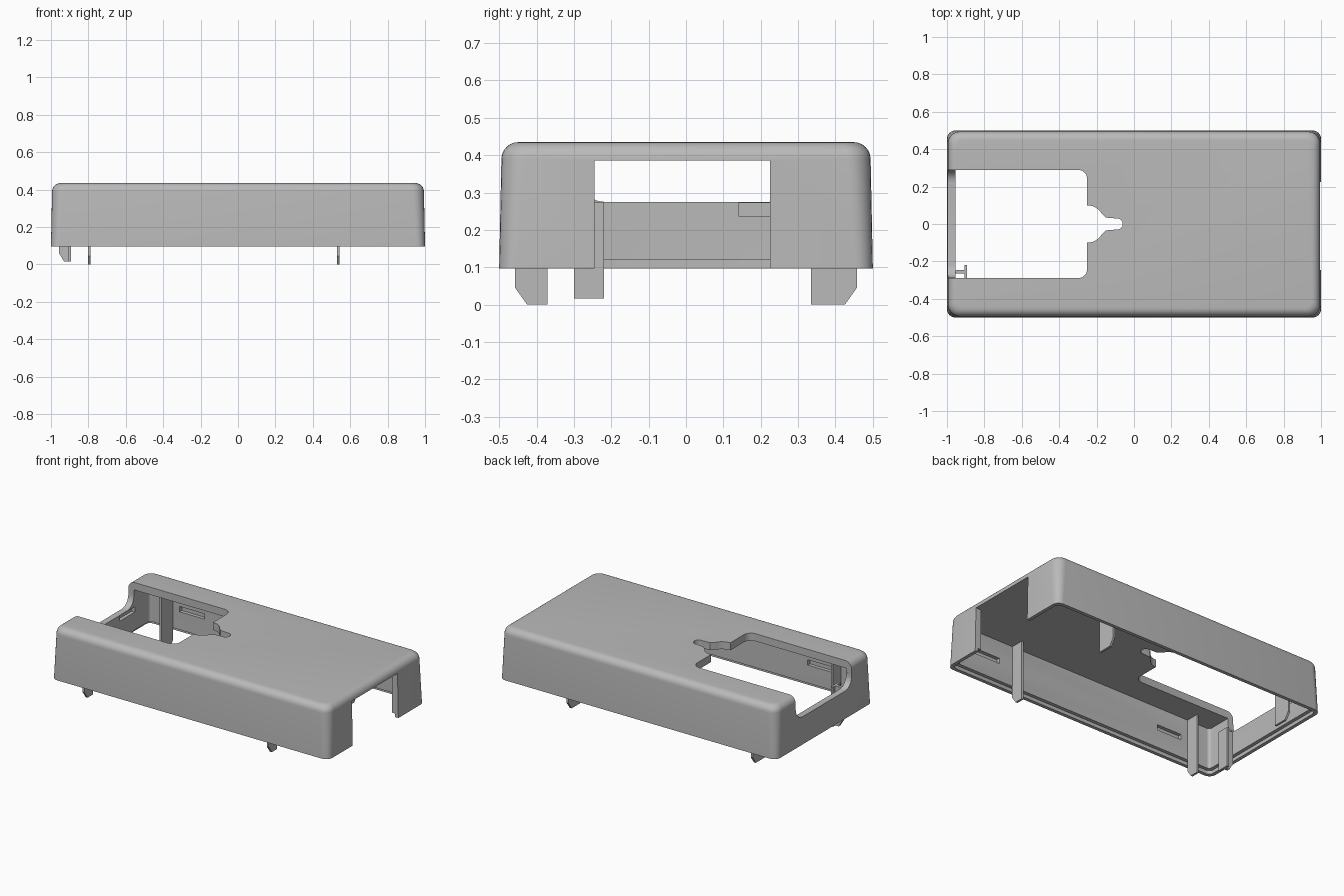
import bpy, bmesh, math
from mathutils import Vector

cube = bpy.data.objects.get("Cube")
if cube:
    bpy.data.objects.remove(cube, do_unlink=True)

grey = bpy.data.materials.new("plastic_grey")
grey.use_nodes = True
tone = (0.49, 0.49, 0.49, 1)
grey.diffuse_color = tone
grey.node_tree.nodes["Principled BSDF"].inputs["Base Color"].default_value = tone

BOTTOM, TOP, CEILING = 0.097, 0.435, 0.386
WALL = 0.045


def add_object(name, bm):
    bmesh.ops.recalc_face_normals(bm, faces=bm.faces)
    mesh = bpy.data.meshes.new(name)
    bm.to_mesh(mesh)
    bm.free()
    mesh.materials.append(grey)
    obj = bpy.data.objects.new(name, mesh)
    bpy.context.collection.objects.link(obj)
    return obj


def arc(cx, cy, r, start, end, steps=6):
    angles = [math.radians(start + (end - start) * i / steps) for i in range(steps + 1)]
    return [(cx + r * math.cos(a), cy + r * math.sin(a)) for a in angles]


def rounded_rect(hx, hy, r):
    pts = []
    for sx, sy, a in ((1, 1, 0), (-1, 1, 90), (-1, -1, 180), (1, -1, 270)):
        pts += arc(sx * (hx - r), sy * (hy - r), r, a, a + 90)
    return pts


def loft(name, rings):
    """Closed solid through rings of (points, z)."""
    bm = bmesh.new()
    loops = [[bm.verts.new((x, y, z)) for x, y in pts] for pts, z in rings]
    for a, b in zip(loops, loops[1:]):
        for i in range(len(a)):
            j = (i + 1) % len(a)
            bm.faces.new((a[i], a[j], b[j], b[i]))
    bm.faces.new(loops[0])
    bm.faces.new(loops[-1])
    return add_object(name, bm)


def prism(name, pts, axis, lo, hi):
    """Extrude a flat outline along x, y or z."""
    place = {"x": lambda a, b, t: (t, a, b),
             "y": lambda a, b, t: (a, t, b),
             "z": lambda a, b, t: (a, b, t)}[axis]
    bm = bmesh.new()
    face = bm.faces.new([bm.verts.new(place(a, b, lo)) for a, b in pts])
    new = bmesh.ops.extrude_face_region(bm, geom=[face])["geom"]
    shift = Vector(place(0, 0, hi - lo))
    bmesh.ops.translate(bm, vec=shift, verts=[v for v in new if isinstance(v, bmesh.types.BMVert)])
    return add_object(name, bm)


def box(name, x, y, z):
    outline = [(x[0], y[0]), (x[1], y[0]), (x[1], y[1]), (x[0], y[1])]
    return prism(name, outline, "z", *z)


# Outer body with slight draft and a rounded top edge
R, DRAFT = 0.045, 0.006
rings = [(rounded_rect(1, 0.5, R), BOTTOM)]
for a in range(0, 91, 15):
    t = math.radians(a)
    inset = DRAFT + R * (1 - math.cos(t))
    rings.append((rounded_rect(1 - inset, 0.5 - inset, R + 0.02 - inset / 2),
                  TOP - R + R * math.sin(t)))
shell = loft("case_shell", rings)

cutters = []

# Hollow interior and the stepped rim around the lower edge
inner = rounded_rect(1 - WALL, 0.5 - WALL, 0.02)
cutters.append(prism("cavity", inner, "z", 0, CEILING))
rim = rounded_rect(1 - WALL / 2, 0.5 - WALL / 2, 0.03)
cutters.append(prism("rim_step", rim, "z", 0, 0.12))

# Top window with rounded inner corners and a keyhole extension
half = arc(-0.30, 0.24, 0.05, 90, 0) + [(-0.25, 0.10)]
half += arc(-0.25, 0.01, 0.09, 80, 30)
half += [(-0.15, 0.034), (-0.10, 0.03)] + arc(-0.09, 0, 0.03, 90, 0)
upper = [(-1.1, 0.29)] + half
lower = [(x, -y) for x, y in reversed(half[:-1])] + [(-1.1, -0.287)]
cutters.append(prism("window", upper + lower, "z", 0.36, 0.6))

# Filleted notch in the left-hand end wall
F = 0.07
notch = [(0.29, 0.6), (-0.287, 0.6)]
notch += arc(-0.287 + F, 0.275 + F, F, 180, 270) + arc(0.29 - F, 0.275 + F, F, 270, 360)
cutters.append(prism("end_notch", notch, "x", -1.1, -0.9))

# Wide opening in the opposite end
cutters.append(box("end_opening", (0.9, 1.1), (-0.245, 0.225), (0, CEILING)))

# Latch recesses on the inside of the walls
slot_z = (0.237, 0.272)
for x0 in (-0.74, 0.64):
    for s in (-1, 1):
        cutters.append(box("latch_slot", (x0, x0 + 0.18), sorted((s * 0.43, s * 0.478)), slot_z))
cutters.append(box("end_latch_slot", (-0.978, -0.93), (0.14, 0.30), slot_z))

for c in cutters:
    c.hide_render = True
    mod = shell.modifiers.new(c.name, "BOOLEAN")
    mod.operation, mod.solver, mod.object = "DIFFERENCE", "EXACT", c

# Bake the cuts and drop the helpers
deps = bpy.context.evaluated_depsgraph_get()
baked = bpy.data.meshes.new_from_object(shell.evaluated_get(deps))
shell.modifiers.clear()
shell.data = baked
for c in cutters:
    bpy.data.objects.remove(c, do_unlink=True)

# Thin locating ribs with chamfered feet on both long walls
for side, s, reach in (("front", -1, 0.37), ("back", 1, 0.335)):
    outline = [(s * 0.457, CEILING + 0.004), (s * 0.457, 0.045), (s * 0.425, 0),
               (s * reach, 0), (s * reach, CEILING + 0.004)]
    for end, x in (("left", 0.535), ("right", -0.795)):
        prism(f"{side}_{end}_rib", outline, "x", x - 0.007, x + 0.007)

# T-shaped guide by the notched end wall
web = [(-0.957, 0.275), (-0.957, 0.06), (-0.93, 0.016), (-0.90, 0.016), (-0.90, 0.275)]
prism("guide_web", web, "y", -0.265, -0.245)
box("guide_flange", (-0.906, -0.892), (-0.30, -0.22), (0.016, 0.275))

# Smooth the rounded edges, keep corners crisp
bpy.ops.object.select_all(action="DESELECT")
shell.select_set(True)
bpy.context.view_layer.objects.active = shell
bpy.ops.object.shade_smooth_by_angle(angle=math.radians(30))
